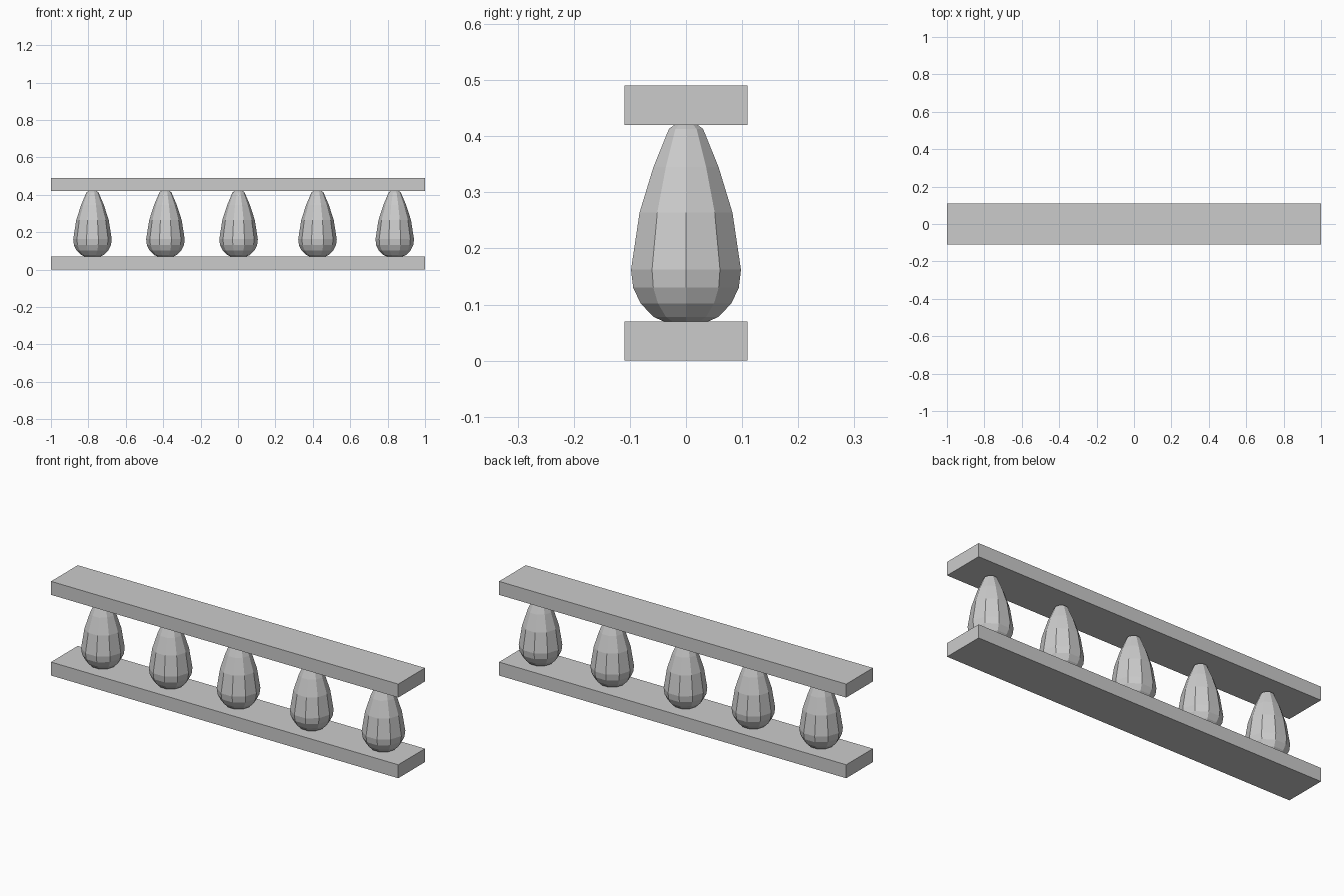
import bpy, bmesh
from math import cos, sin, tau

if "Cube" in bpy.data.objects:
    bpy.data.objects.remove(bpy.data.objects["Cube"])

SIDES = 10
# baluster outline: radius, height
PROFILE = [(0.042, 0.07), (0.061, 0.078), (0.085, 0.102), (0.099, 0.13),
           (0.103, 0.162), (0.087, 0.264), (0.061, 0.345), (0.032, 0.413),
           (0.022, 0.42)]


def finish(name, bm):
    bmesh.ops.recalc_face_normals(bm, faces=bm.faces)
    mesh = bpy.data.meshes.new(name)
    bm.to_mesh(mesh)
    bm.free()
    return mesh


def add(name, mesh, x=0.0):
    obj = bpy.data.objects.new(name, mesh)
    obj.location.x = x
    bpy.context.collection.objects.link(obj)


def rail(name, z0, z1):
    bm = bmesh.new()
    bmesh.ops.create_cube(bm, size=1)
    bmesh.ops.scale(bm, vec=(2, 0.22, z1 - z0), verts=bm.verts)
    bmesh.ops.translate(bm, vec=(0, 0, (z0 + z1) / 2), verts=bm.verts)
    add(name, finish(name, bm))


def baluster_mesh():
    bm = bmesh.new()
    rings = [[bm.verts.new((r * cos(tau * i / SIDES), r * sin(tau * i / SIDES), z))
              for i in range(SIDES)] for r, z in PROFILE]
    for a, b in zip(rings, rings[1:]):
        for i in range(SIDES):
            j = (i + 1) % SIDES
            bm.faces.new((a[i], a[j], b[j], b[i]))
    bm.faces.new(rings[0][::-1])
    bm.faces.new(rings[-1])
    return finish("baluster", bm)


# base and handrail
rail("bottom_rail", 0, 0.07)
rail("top_rail", 0.42, 0.49)

# five slightly unevenly spaced balusters
mesh = baluster_mesh()
for n, x in enumerate((-0.778, -0.388, 0.003, 0.425, 0.838), 1):
    add(f"baluster_{n}", mesh, x)
